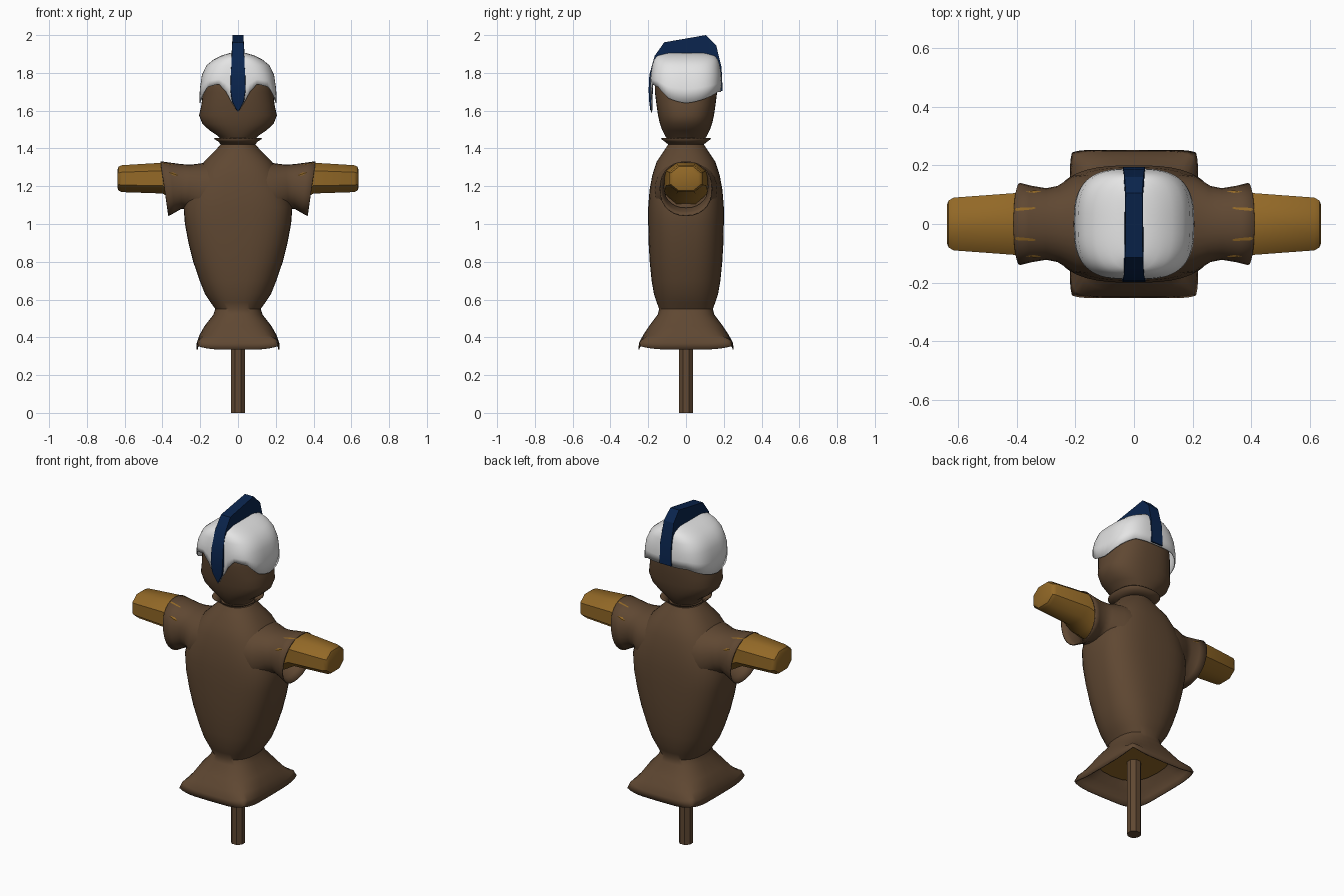
import bpy, bmesh, math


def material(name, rgb):
    m = bpy.data.materials.new(name)
    m.diffuse_color = (*rgb, 1)
    return m


BROWN = material("sack brown", (0.115, 0.064, 0.032))
STRAW = material("straw", (0.29, 0.14, 0.02))
WHITE = material("cap white", (0.78, 0.78, 0.78))
NAVY = material("crest navy", (0.003, 0.018, 0.075))


def loft(name, rings, mat, caps=(True, True), thick=0, angle=40):
    """Skin a list of equal-length closed rings."""
    bm = bmesh.new()
    vs = [[bm.verts.new(p) for p in r] for r in rings]
    n = len(rings[0])
    for a, b in zip(vs, vs[1:]):
        for i in range(n):
            j = (i + 1) % n
            bm.faces.new((a[i], a[j], b[j], b[i]))
    if caps[0]:
        bm.faces.new(vs[0])
    if caps[1]:
        bm.faces.new(vs[-1])
    bmesh.ops.recalc_face_normals(bm, faces=bm.faces)
    me = bpy.data.meshes.new(name)
    bm.to_mesh(me)
    bm.free()
    me.shade_smooth()
    me.set_sharp_from_angle(angle=math.radians(angle))
    me.materials.append(mat)
    ob = bpy.data.objects.new(name, me)
    bpy.context.collection.objects.link(ob)
    if thick:
        mod = ob.modifiers.new("cloth", 'SOLIDIFY')
        mod.thickness, mod.offset = thick, -1
    return ob


def outline(n, e, shift=0.0):
    """Unit superellipse points, e=2 is a circle, larger is squarer."""
    def p(v):
        return math.copysign(abs(v) ** (2 / e), v) if abs(v) > 1e-9 else 0.0
    return [(p(math.cos(t)), p(math.sin(t)))
            for t in (2 * math.pi * (i + shift) / n for i in range(n))]


def stack(levels, n=40):
    """Horizontal rings from (z, half x, half y, squareness)."""
    return [[(hx * c, hy * s, z) for c, s in outline(n, e)]
            for z, hx, hy, e in levels]


def interp(table, v):
    for (a, p), (b, q) in zip(table, table[1:]):
        if v <= b:
            return p + (q - p) * (v - a) / (b - a)
    return table[-1][1]


# post
loft("post", [[(0.039 * c, 0.039 * s, z) for c, s in outline(8, 2, 0.5)]
              for z in (0, 0.6)], BROWN, angle=30)

# sack body flowing into a four-cornered skirt
body = stack([(1.445, 0.07, 0.08, 2), (1.42, 0.092, 0.095, 2), (1.39, 0.12, 0.115, 2.2),
              (1.33, 0.18, 0.155, 2.5), (1.26, 0.225, 0.178, 2.7), (1.18, 0.265, 0.193, 2.8),
              (1.09, 0.288, 0.2, 2.8), (1.0, 0.281, 0.2, 2.8), (0.9, 0.262, 0.198, 2.7),
              (0.8, 0.237, 0.192, 2.6), (0.7, 0.203, 0.182, 2.5), (0.63, 0.175, 0.17, 2.4),
              (0.585, 0.145, 0.155, 2.4), (0.55, 0.12, 0.142, 2.5), (0.52, 0.13, 0.15, 2.6),
              (0.46, 0.177, 0.195, 3), (0.41, 0.205, 0.228, 3.6)])
for z, hx, hy, pinch in ((0.37, 0.23, 0.262, 0.05), (0.335, 0.243, 0.28, 0.1)):
    ring = []
    for i, (c, s) in enumerate(outline(40, 5)):
        mid = abs(math.cos(4 * math.pi * i / 40))
        k = 1 - pinch * mid
        ring.append((hx * k * c, hy * k * s, z + 0.02 * (1 - mid)))
    body.append(ring)
loft("sack_body", body, BROWN, (True, False), 0.006)

# straw stuffing seen under the skirt
loft("skirt_stuffing", stack([(0.54, 0.1, 0.12, 2.4), (0.44, 0.165, 0.185, 2.6)], 20), STRAW)

# sleeves and straw arms
for side, s in (("left", -1), ("right", 1)):
    sleeve = []
    for xt, xb, zt, zb, hy in ((0.1, 0.14, 1.35, 0.98, 0.175), (0.19, 0.22, 1.322, 1.04, 0.165),
                               (0.25, 0.27, 1.314, 1.08, 0.13), (0.3, 0.3, 1.317, 1.08, 0.122),
                               (0.36, 0.335, 1.325, 1.06, 0.13), (0.41, 0.367, 1.332, 1.042, 0.14)):
        zm, hz = (zt + zb) / 2, (zt - zb) / 2
        sleeve.append([(s * ((xt + xb) / 2 + (xt - xb) / 2 * v), hy * u, zm + hz * v)
                       for u, v in outline(28, 2.2)])
    loft(side + "_sleeve", sleeve, BROWN, (True, False), 0.006)
    arm = [[(s * x, hy * u, zc + hz * v) for u, v in outline(8, 2.4, 0.5)]
           for x, zc, hy, hz in ((0.28, 1.2, 0.115, 0.1), (0.34, 1.22, 0.122, 0.1),
                                 (0.4, 1.243, 0.113, 0.087), (0.615, 1.24, 0.096, 0.076),
                                 (0.632, 1.24, 0.085, 0.068), (0.638, 1.24, 0.07, 0.052))]
    loft(side + "_straw_arm", arm, STRAW)

# sack head, tied with a small frill at the neck
loft("neck_frill", stack([(1.42, 0.085, 0.085, 2), (1.44, 0.1, 0.11, 2.3),
                          (1.455, 0.125, 0.13, 2.6)]), BROWN, (False, False), 0.005)
loft("head", stack([(1.43, 0.08, 0.085, 2), (1.465, 0.105, 0.11, 2.2), (1.495, 0.15, 0.125, 2.3),
                    (1.53, 0.188, 0.138, 2.4), (1.575, 0.206, 0.148, 2.4),
                    (1.63, 0.194, 0.156, 2.5), (1.7, 0.185, 0.165, 2.6),
                    (1.79, 0.172, 0.165, 2.6), (1.86, 0.1, 0.12, 2.5)]), BROWN)

# cap with a shaped lower edge: angle from the front -> height
EDGE = [(0, 1.59), (5, 1.655), (10, 1.70), (20, 1.74), (45, 1.725), (70, 1.665),
        (90, 1.64), (120, 1.67), (150, 1.70), (180, 1.70)]
N = 72
rim, band = [], []
for i, (c, s) in enumerate(outline(N, 3)):
    a = abs((i * 360 / N + 90 + 180) % 360 - 180)
    z = interp(EDGE, a)
    rim.append((0.205 * c, 0.186 * s, z))
    band.append((0.202 * c, 0.189 * s, (z + 1.79) / 2))
loft("cap", [rim, band] + stack([(1.79, 0.191, 0.187, 3), (1.84, 0.167, 0.179, 3),
                                 (1.87, 0.13, 0.17, 3), (1.89, 0.092, 0.155, 2.8),
                                 (1.905, 0.045, 0.11, 2.5)], N),
     WHITE, (False, True), 0.006)

# crest: a tapering fin over the cap: (outer y, z), (inner y, z), half width
CREST = [((-0.189, 1.60), (-0.178, 1.60), 0.004), ((-0.195, 1.65), (-0.178, 1.65), 0.03),
         ((-0.198, 1.71), (-0.175, 1.71), 0.039), ((-0.194, 1.79), (-0.17, 1.79), 0.037),
         ((-0.166, 1.89), (-0.14, 1.85), 0.033), ((-0.115, 1.962), (-0.1, 1.87), 0.03),
         ((0.105, 2.0), (0.1, 1.87), 0.028), ((0.16, 1.945), (0.14, 1.85), 0.032),
         ((0.188, 1.83), (0.165, 1.8), 0.036), ((0.194, 1.705), (0.175, 1.705), 0.037)]
loft("crest", [[(-w, *o), (w, *o), (w + 0.004, *i), (-w - 0.004, *i)] for o, i, w in CREST],
     NAVY, angle=30)
